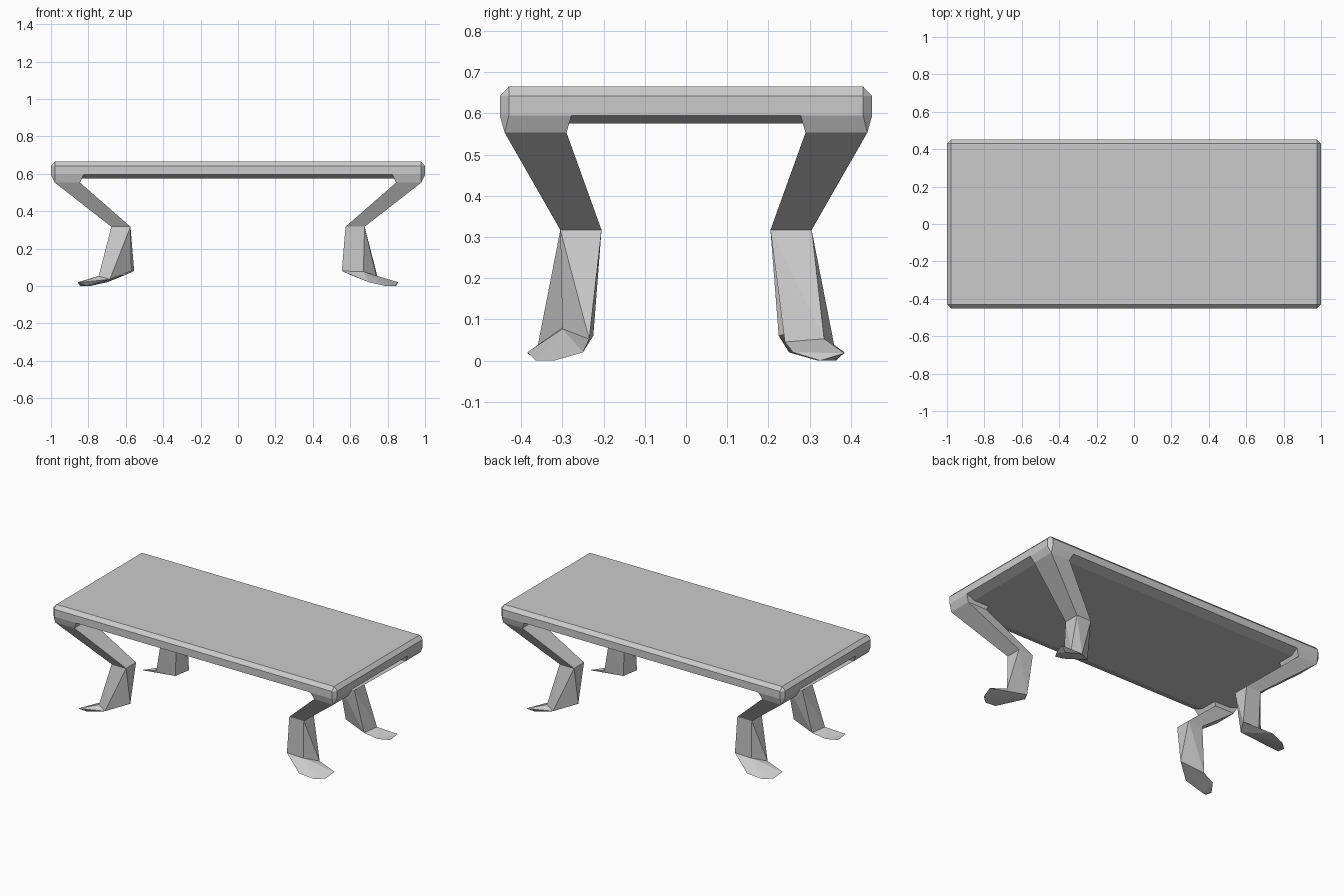
import bpy, bmesh
from math import radians

if "Cube" in bpy.data.objects:
    bpy.data.objects.remove(bpy.data.objects["Cube"])


def hull(name, points):
    """Flat-faced solid wrapped around a few points."""
    bm = bmesh.new()
    for p in points:
        bm.verts.new(p)
    res = bmesh.ops.convex_hull(bm, input=bm.verts[:])
    loose = [v for v in bm.verts if not v.link_faces]
    bmesh.ops.delete(bm, geom=loose, context='VERTS')
    bmesh.ops.dissolve_limit(bm, angle_limit=radians(1), verts=bm.verts[:], edges=bm.edges[:])
    bmesh.ops.recalc_face_normals(bm, faces=bm.faces[:])
    me = bpy.data.meshes.new(name)
    bm.to_mesh(me)
    bm.free()
    ob = bpy.data.objects.new(name, me)
    bpy.context.collection.objects.link(ob)
    return ob


def rect(x0, x1, y0, y1, z):
    return [(x0, y0, z), (x1, y0, z), (x1, y1, z), (x0, y1, z)]


# Table top: chamfered slab with a sloped underside
C = 0.022
X, Y = 1.0, 0.452
slab = rect(-X + C, X - C, -Y + C, Y - C, 0.665)
for z in (0.642, 0.595):
    slab += rect(-X, X, -Y + C, Y - C, z) + rect(-X + C, X - C, -Y, Y, z)
slab += rect(-X + 0.06, X - 0.06, -Y + 0.06, Y - 0.06, 0.575)
hull("table_top", slab)

# Leg shapes for the right-hand side: shared knee, twisted ankle, flat toe
ankles = {
    "front": [(.555, -.30, .08), (.67, -.30, .077), (.74, -.235, .052), (.60, -.225, .06)],
    "back": [(.745, .335, .053), (.685, .36, .036), (.57, .27, .08), (.72, .24, .045)],
}
toes = {
    "front": [(.70, -.385, .02), (.855, -.25, .02), (.79, -.365, 0), (.84, -.32, 0)],
    "back": [(.855, .385, .018), (.80, .26, .02), (.81, .36, 0), (.845, .325, 0)],
}

# The opposite corner repeats each leg turned by 180 degrees
for end, s in (("front", -1), ("back", 1)):
    for turn in (1, -1):
        label = f"{end}_leg" if turn == 1 else f"opposite_{end}_leg"

        def place(pts, k=1):
            return [(turn * x, turn * k * y, z) for x, y, z in pts]

        block = [(.825, .278, .595), (1, .278, .595), (1, Y - C, .595), (X - C, Y, .595), (.825, Y, .595)]
        top = rect(.845, .98, .29, .44, .553)
        knee = rect(.575, .677, .205, .305, .317)
        hull(label + "_corner", place(block + top, s))
        hull(label + "_upper", place(top + knee, s))
        hull(label + "_lower", place(knee, s) + place(ankles[end]))
        hull(label + "_foot", place(ankles[end] + toes[end]))
